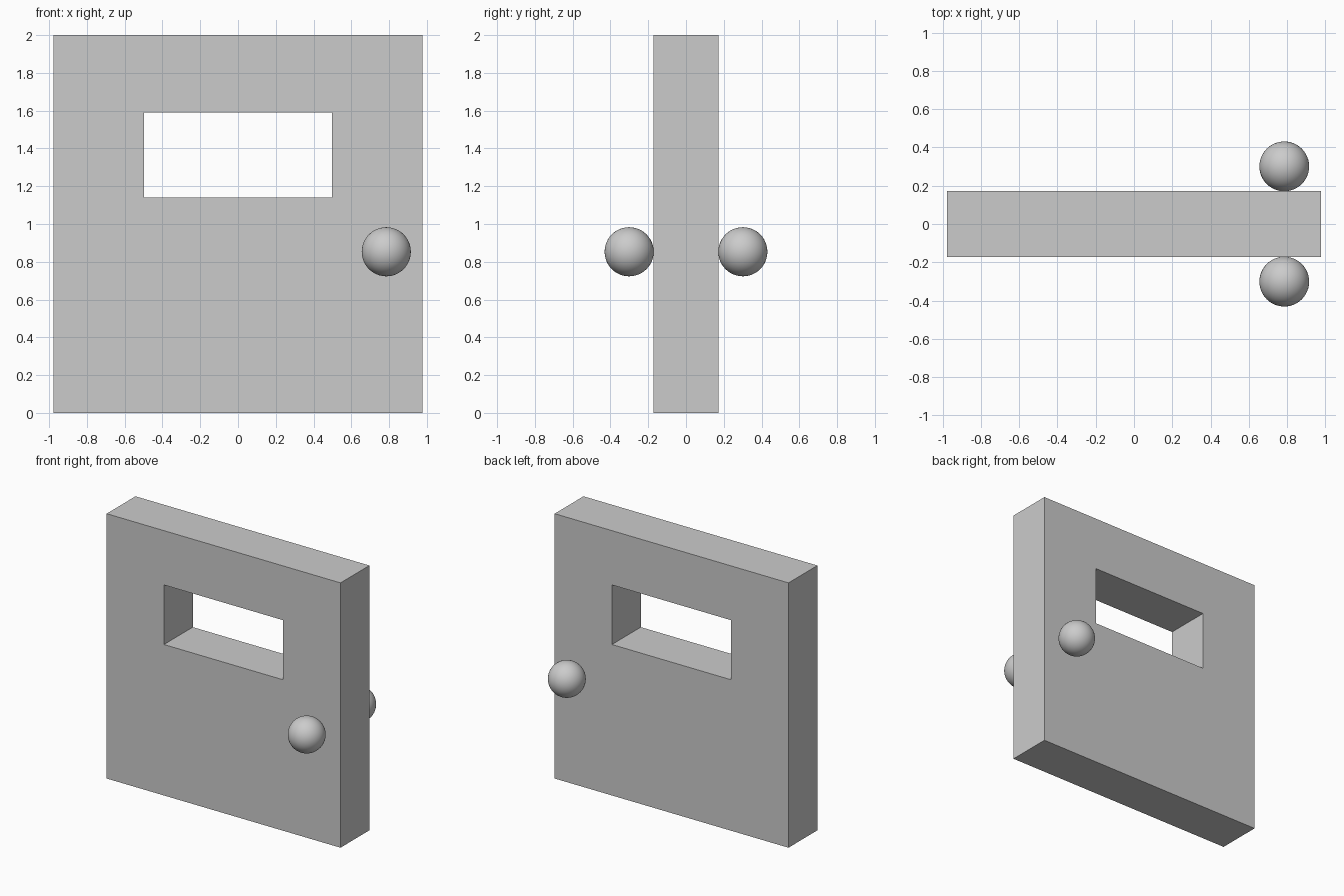
import bpy, bmesh

if "Cube" in bpy.data.objects:
    bpy.data.objects.remove(bpy.data.objects["Cube"])

HALF_W, HALF_T, HEIGHT = 0.977, 0.172, 2.0
WIN_HALF_W, WIN_LOW, WIN_HIGH = 0.498, 1.14, 1.59
KNOB_X, KNOB_Y, KNOB_Z, KNOB_R = 0.785, 0.301, 0.853, 0.13


def rect(bm, half_w, low, high):
    """Four corner vertices on the front plane of the door."""
    corners = ((-half_w, low), (half_w, low), (half_w, high), (-half_w, high))
    return [bm.verts.new((x, -HALF_T, z)) for x, z in corners]


# Door slab: a ring of faces round the window, extruded to full thickness
bm = bmesh.new()
outer = rect(bm, HALF_W, 0, HEIGHT)
inner = rect(bm, WIN_HALF_W, WIN_LOW, WIN_HIGH)
front = [bm.faces.new((outer[i], outer[(i + 1) % 4], inner[(i + 1) % 4], inner[i]))
         for i in range(4)]
back = bmesh.ops.extrude_face_region(bm, geom=front, use_keep_orig=True)["geom"]
bmesh.ops.translate(bm, vec=(0, 2 * HALF_T, 0),
                    verts=[g for g in back if isinstance(g, bmesh.types.BMVert)])
bmesh.ops.recalc_face_normals(bm, faces=bm.faces)
mesh = bpy.data.meshes.new("door_slab")
bm.to_mesh(mesh)
bm.free()
bpy.context.collection.objects.link(bpy.data.objects.new("door_slab", mesh))

# Round knobs, one on each side of the door
for name, side in (("front_knob", -1), ("back_knob", 1)):
    bpy.ops.mesh.primitive_uv_sphere_add(segments=48, ring_count=24, radius=KNOB_R,
                                         location=(KNOB_X, side * KNOB_Y, KNOB_Z))
    knob = bpy.context.object
    knob.name = name
    bpy.ops.object.shade_smooth()
